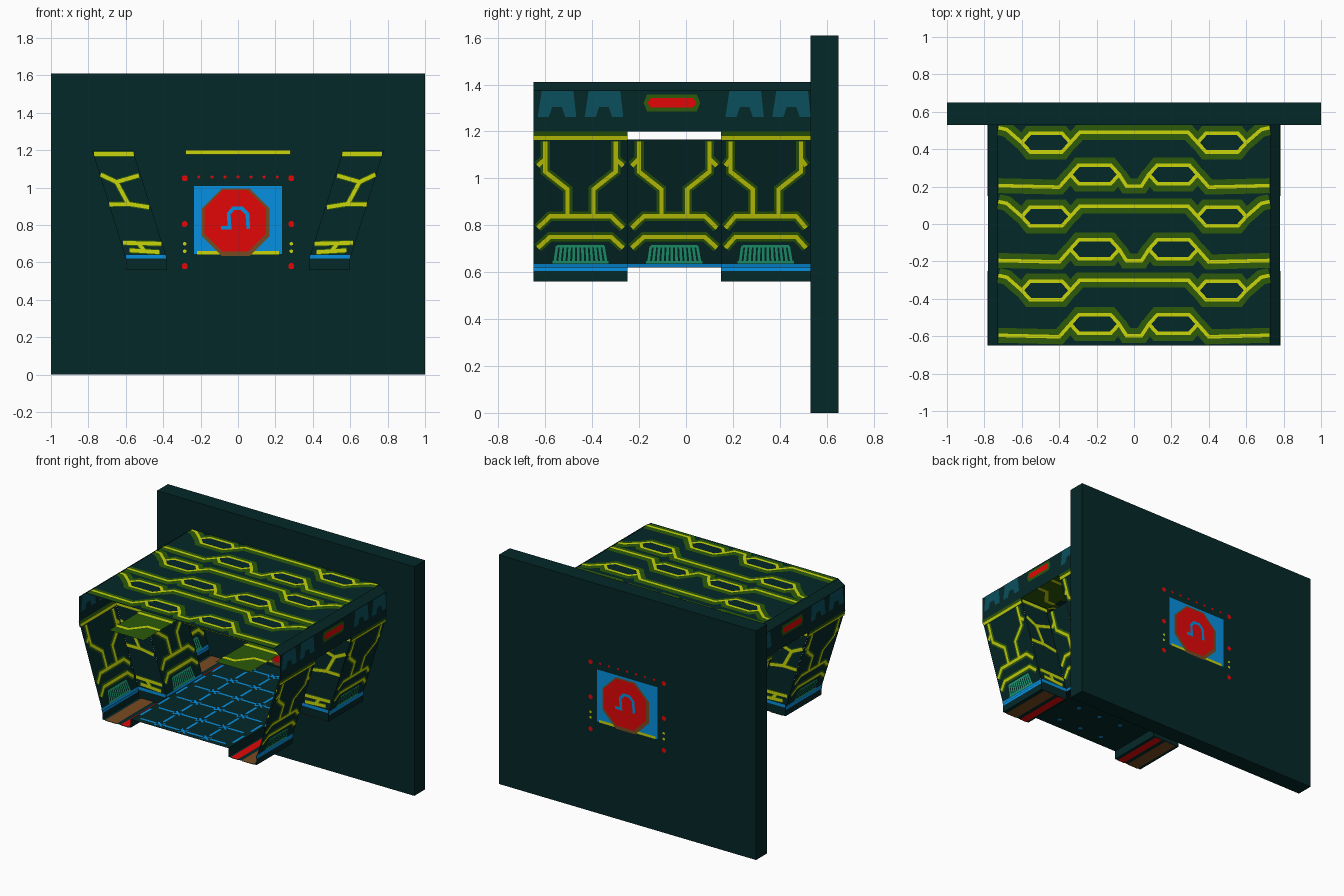
import bpy, math
from mathutils import Vector

if "Cube" in bpy.data.objects:
    bpy.data.objects.remove(bpy.data.objects["Cube"])

def mat(name, rgb):
    m = bpy.data.materials.new(name)
    m.diffuse_color = (*rgb, 1)
    m.use_nodes = True
    m.node_tree.nodes["Principled BSDF"].inputs["Base Color"].default_value = m.diffuse_color
    return m

DARK = mat("dark_teal_metal", (0.0015, 0.021, 0.021))
YEL = mat("yellow_line", (0.60, 0.66, 0.003))
GRN = mat("moss_green", (0.025, 0.10, 0.003))
TEAL = mat("slate_teal", (0.003, 0.08, 0.11))
MINT = mat("grille_green", (0.015, 0.36, 0.18))
BLUE = mat("bright_blue", (0.002, 0.28, 0.75))
RED = mat("signal_red", (0.76, 0.002, 0.002))
BRN = mat("rust_brown", (0.19, 0.07, 0.015))

def mesh(name, verts, faces, m):
    me = bpy.data.meshes.new(name)
    me.from_pydata([tuple(v) for v in verts], [], faces)
    me.materials.append(m)
    ob = bpy.data.objects.new(name, me)
    bpy.context.collection.objects.link(ob)
    return ob

def frame(o, u, v):
    """Surface frame: (a, b, lift) -> 3D point."""
    o, u, v = Vector(o), Vector(u), Vector(v)
    n = u.cross(v).normalized()
    return lambda a, b, d=0.0: o + u * a + v * b + n * d

def poly(name, f, pts, m, d=0.0, both=True):
    """Flat polygon plate on a surface, repeated on the reverse side."""
    for k in ((d, -d) if both and d else (d,)):
        mesh(name, [f(a, b, k) for a, b in pts], [list(range(len(pts)))], m)

def box2(a0, a1, b0, b1):
    return [(a0, b0), (a1, b0), (a1, b1), (a0, b1)]

def ngon(a, b, r, n=8, s=1.0):
    return [(a + r * math.cos((i + .5) * 2 * math.pi / n), b + s * r * math.sin((i + .5) * 2 * math.pi / n)) for i in range(n)]

def ribbon(name, f, paths, w, m, d, both=True):
    """Mitred flat stripes along 2D paths, both sides of the surface."""
    vs, fs = [], []
    for k in ((d, -d) if both else (d,)):
        for p in paths:
            p = [Vector(q) for q in p]
            closed = (p[0] - p[-1]).length < 1e-6
            st = len(vs)
            for i, q in enumerate(p):
                pr = p[i - 1] if i else (p[-2] if closed else None)
                nx = p[i + 1] if i < len(p) - 1 else (p[1] if closed else None)
                t1 = (q - pr).normalized() if pr is not None else (nx - q).normalized()
                t2 = (nx - q).normalized() if nx is not None else t1
                n1, n2 = Vector((-t1.y, t1.x)), Vector((-t2.y, t2.x))
                n = (n1 + n2).normalized()
                n *= w / 2 / max(n.dot(n1), 0.5)
                vs += [f(*(q + n), k), f(*(q - n), k)]
            fs += [(st + 2*i, st + 2*i + 1, st + 2*i + 3, st + 2*i + 2) for i in range(len(p) - 1)]
    mesh(name, vs, fs, m)

def piped(name, f, paths, wy=0.018, wg=0.065, both=True):
    """Yellow line with a moss border."""
    ribbon(name + "_border", f, paths, wg, GRN, 0.003, both)
    ribbon(name + "_line", f, paths, wy, YEL, 0.006, both)

Y0, Y1, YA, YB = -0.65, 0.53, -0.25, 0.15
TILES = [(Y0, YA, 0), (YA, YB, 1), (YB, Y1, 0)]
flat = lambda z: frame((0, 0, z), (1, 0, 0), (0, 1, 0))

# back wall slab
vs = [(x, y, z) for x in (-1, 1) for y in (Y1, 0.65) for z in (0, 1.61)]
mesh("back_wall", vs, [(0, 1, 3, 2), (4, 6, 7, 5), (0, 4, 5, 1), (2, 3, 7, 6), (0, 2, 6, 4), (1, 5, 7, 3)], DARK)

# door panel with octagon and rivets on both faces of the slab
for y, lab in ((Y1, "front"), (0.65, "rear")):
    s = 1 if lab == "front" else -1
    f = frame((0, y, 0), (s, 0, 0), (0, 0, 1))
    P = lambda n, pts, m, d: poly(lab + "_door_" + n, f, pts, m, d, False)
    P("panel", box2(-.235, .235, .645, 1.01), BLUE, .002)
    P("sill", box2(-.22, .22, .642, .66), YEL, .003)
    P("octagon_rim", ngon(-.012, .815, .196), BRN, .004)
    P("octagon", ngon(-.015, .822, .178), RED, .006)
    arch = [(-.09, .785), (-.045, .785), (-.05, .86), (-.025, .89), (.02, .89), (.05, .86), (.055, .78)]
    ribbon(lab + "_door_arch_stripe", f, [arch], .02, BLUE, .008, False)
    for x in (-.285, .285):
        for z in (1.05, .805, .58):
            P("rivet", ngon(x, z, .017), RED, .003)
        for z in (.66, .70):
            P("small_light", ngon(x, z, .01, 6), YEL, .003)
    for i in range(-3, 4):
        P("top_rivet", ngon(i * .07, 1.057, .009, 6), RED, .003)

# roof shell: top, chamfers and side skirts
prof = [(-.78, 1.2), (-.78, 1.375), (-.73, 1.41), (.73, 1.41), (.78, 1.375), (.78, 1.2)]
vs = [(x, y, z) for x, z in prof for y in (Y0, Y1)]
mesh("roof_shell", vs, [(2*i, 2*i + 1, 2*i + 3, 2*i + 2) for i in range(5)], DARK)

# roof honeycomb lines
rows, cells, halos = [], [], []
for k in range(3):
    a, b = .435 - .395 * k, .265 - .4 * k
    rows.append([(-.34, a), (-.29, a + .055), (.29, a + .055), (.34, a)])
    rows.append([(-.08, b), (-.04, b - .062), (.04, b - .062), (.08, b)])
    for s in (-1, 1):
        for c, y in ((.47, a), (.21, b)):
            h = [(-.13, 0), (-.085, .05), (.085, .05), (.13, 0), (.085, -.05), (-.085, -.05), (-.13, 0)]
            cells.append([(s * c + u, y + v) for u, v in h])
            halos.append([(s * c + u * 1.07, y + v * 1.2) for u, v in h])
        rows.append([(s * .725, a + .08), (s * .68, a + .07), (s * .6, a)])
        rows.append([(s * .725, b - .06), (s * .4, b - .068), (s * .34, b)])
R = flat(1.41)
ribbon("roof_honeycomb_border", R, rows, .08, GRN, .002)
ribbon("roof_cell_border", R, halos, .06, GRN, .003)
for c in cells:
    poly("roof_cell_centre", R, c[:-1], DARK, .004)
ribbon("roof_honeycomb_line", R, rows + cells, .019, YEL, .006)

# floor with blue broken grid
F = flat(.62)
poly("floor", F, box2(-.38, .38, Y0, Y1), DARK)
seams, crosses = [], []
for i in range(5):
    x = -.36 + .18 * i
    seams += [[(x, y), (x, y + .12)] for y in (-.57, -.37, -.17, .03, .23)]
for j in range(6):
    y = -.61 + .2 * j
    seams += [[(-.33 + .18 * i, y), (-.21 + .18 * i, y)] for i in range(4)]
    for i in range(1, 4):
        x = -.36 + .18 * i
        crosses += [[(x - .03, y - .026), (x + .03, y + .026)], [(x - .03, y + .026), (x + .03, y - .026)]]
        poly("floor_underside_stud", F, ngon(x, y + .05, .016, 6), BLUE, -.003, False)
ribbon("floor_seams", F, seams, .016, BLUE, .004, False)
ribbon("floor_crosses", F, crosses, .018, BLUE, .005, False)

# sloped side walls, alternating outer and inset bays
for s, side in ((1, "right"), (-1, "left")):
    # skirt details: slate patches and red marker lamp
    S = frame((s * .78, 0, 0), (0, 1, 0), (0, 0, 1))
    for c in (-.55, -.35, .25, .45):
        patch = [(-.082, 1.262), (-.035, 1.262), (-.02, 1.305), (.02, 1.305), (.035, 1.262), (.082, 1.262), (.07, 1.373), (-.065, 1.373)]
        poly(side + "_skirt_patch", S, [(c + u, v) for u, v in patch], TEAL, .003)
    capsule = lambda g: [(-.165 - g, 1.322), (-.15 - g, 1.342 + g), (.03 + g, 1.342 + g), (.045 + g, 1.322), (.03 + g, 1.302 - g), (-.15 - g, 1.302 - g)]
    poly(side + "_lamp_surround", S, capsule(.016), GRN, .004)
    poly(side + "_lamp", S, capsule(0), RED, .007)

    for y0, y1, inset in TILES:
        c, h = (y0 + y1) / 2, (y1 - y0) / 2
        xb, top = (.38, 1.165) if inset else (.6, 1.2)
        W = frame((s * (xb - .62 * .312), 0, 0), (0, 1, 0), (s * .312, 0, 1))
        poly(side + "_wall", W, box2(y0, y1, .62, top), DARK)
        e = h - .018
        lines = [[(c - e, .79), (c - .13, .84), (c + .13, .84), (c + e, .79)],
                 [(c - e, .705), (c - .13, .752), (c + .13, .752), (c + e, .705)]]
        if not inset:
            poly(side + "_wall_top_band", W, box2(y0, y1, 1.165, top), GRN, .003)
            poly(side + "_wall_top_line", W, box2(y0, y1, 1.165, 1.182), YEL, .006)
        for t in (-1, 1):
            lines.append([(c + t * .15, 1.16), (c + t * .15, 1.03), (c + t * .055, .955), (c + t * .055, .845)])
            lines.append([(c + t * .15, 1.085), (c + t * e, 1.055)])
        piped(side + "_wall_piping", W, lines, .018, .04)
        poly(side + "_wall_blue_band", W, box2(y0, y1, .622, .636), BLUE, .003)
        grille = [[(c - .11 + .02 * i, .642), (c - .1 + .018 * i, .712)] for i in range(12)]
        grille += [[(c - .12, .643), (c + .12, .643)], [(c - .1, .712), (c + .1, .712)]]
        ribbon(side + "_wall_grille", W, grille, .011, MINT, .005)

        # checkered ceiling panels
        C = flat(1.2)
        x0, x1 = sorted((s * .55, s * (.78 if inset else .28)))
        poly(side + "_ceiling_panel", C, box2(x0, x1, y0, y1), GRN)
        m = (x0 + x1) / 2
        ribbon(side + "_ceiling_line", C, [[(x0, c - .12), (m - .04, c - .12), (m + .04, c - .02), (x1, c - .02)],
               [(x0, c + .12), (x1, c + .12)]], .025, YEL, .004)

        if not inset:
            # sunken gutter below each outer bay
            g0, g1 = sorted((s * .38, s * .6))
            G = flat(.56)
            poly(side + "_gutter_bottom", G, box2(g0, g1, y0, y1), DARK)
            for a, b, m in ((.40, .455, RED), (.485, .575, BRN)):
                a, b = sorted((s * a, s * b))
                poly(side + "_gutter_stripe", G, box2(a, b, y0, y1), m, .003)
            for x in (.38, .6):
                R = frame((s * x, 0, 0), (0, 1, 0), (0, 0, 1))
                poly(side + "_gutter_side", R, box2(y0, y1, .56, .62), DARK)
            poly(side + "_gutter_blue_edge", R, box2(y0, y1, .605, .62), BLUE, .003)

    # return panels between outer and inset bays
    for y in (YA, YB):
        E = frame((0, y, 0), (s, 0, 0), (0, 0, 1))
        poly(side + "_return_panel", E, [(.6, .56), (.6, .62), (.78, 1.2), (.562, 1.2), (.38, .62), (.38, .56)], DARK)
        piped(side + "_return_piping", E, [
            [(.555, 1.18), (.77, 1.18)], [(.735, 1.07), (.65, 1.03), (.53, 1.065)],
            [(.65, 1.03), (.585, .91)], [(.69, .91), (.58, .912), (.475, .895)],
            [(.615, .705), (.41, .70)], [(.53, .70), (.5, .66)], [(.58, .665), (.42, .655)]], .02, .03)
        poly(side + "_return_blue_band", E, box2(.385, .598, .62, .64), BLUE, .004)

# central ceiling panel and its yellow end strips
poly("centre_ceiling_panel", flat(1.2), box2(-.28, .28, YA, YB), GRN)
for y in (YA, YB):
    E = frame((0, y, 0), (1, 0, 0), (0, 0, 1))
    poly("centre_ceiling_edge", E, box2(-.28, .28, 1.178, 1.2), YEL)
